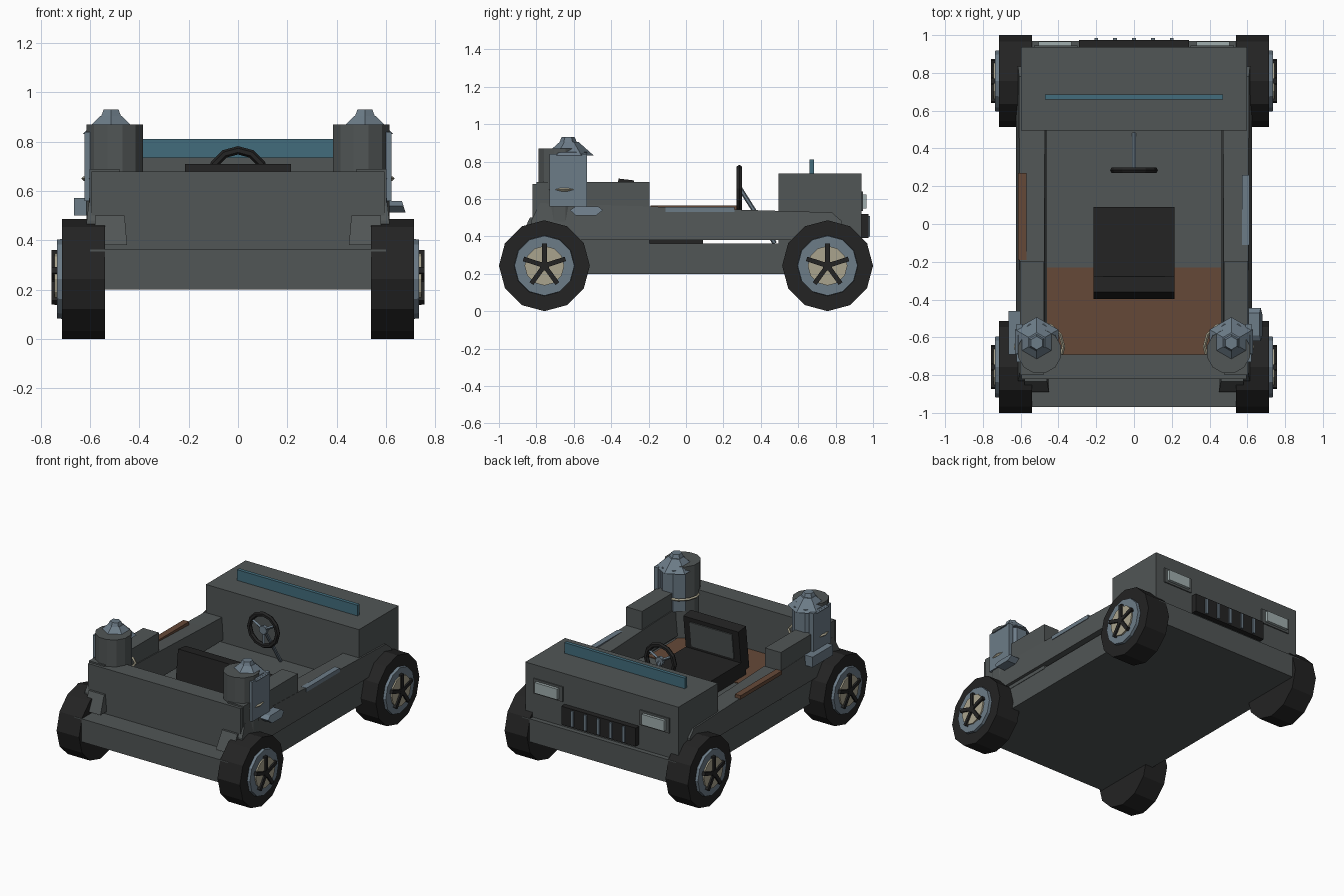
import bpy, bmesh, math
from mathutils import Matrix, Vector

if "Cube" in bpy.data.objects:
    bpy.data.objects.remove(bpy.data.objects["Cube"])

def mat(name, r, g, b):
    m = bpy.data.materials.new(name)
    m.diffuse_color = (r, g, b, 1)
    m.use_nodes = True
    m.node_tree.nodes["Principled BSDF"].inputs["Base Color"].default_value = m.diffuse_color
    return m

BODY = mat("dark grey", .082, .092, .092)
BLACK = mat("black", .017, .017, .017)
STEEL = mat("blue grey", .15, .2, .245)
TEAL = mat("teal glass", .055, .15, .2)
RUST = mat("rust brown", .13, .066, .039)
CREAM = mat("cream", .4, .37, .27)
LAMP = mat("pale lamp", .35, .42, .42)

def finish(name, bm, m):
    bmesh.ops.recalc_face_normals(bm, faces=bm.faces)
    me = bpy.data.meshes.new(name)
    bm.to_mesh(me)
    bm.free()
    me.materials.append(m)
    o = bpy.data.objects.new(name, me)
    bpy.context.collection.objects.link(o)
    return o

def box(name, m, x, y, z, rot=None):
    bm = bmesh.new()
    bmesh.ops.create_cube(bm, size=1)
    s = Matrix.Diagonal((x[1]-x[0], y[1]-y[0], z[1]-z[0], 1))
    t = Matrix.Translation(((x[0]+x[1])/2, (y[0]+y[1])/2, (z[0]+z[1])/2))
    bmesh.ops.transform(bm, matrix=t @ (rot or Matrix()) @ s, verts=bm.verts)
    return finish(name, bm, m)

def cone(name, m, a, b, r1, r2, n, spin=0):
    """Cylinder or cone from point a to point b."""
    a, b = Vector(a), Vector(b)
    bm = bmesh.new()
    bmesh.ops.create_cone(bm, cap_ends=True, segments=n, radius1=r1, radius2=r2, depth=(b-a).length)
    q = (b-a).to_track_quat('Z', 'Y').to_matrix().to_4x4()
    bmesh.ops.transform(bm, matrix=Matrix.Translation((a+b)/2) @ q @ Matrix.Rotation(spin, 4, 'Z'), verts=bm.verts)
    return finish(name, bm, m)

def ring(name, m, c, R, r, n, k, axis='Z'):
    """Low-poly torus."""
    bm = bmesh.new()
    rows = []
    for i in range(n):
        a = 2*math.pi*i/n
        rows.append([bm.verts.new(((R+r*math.cos(t))*math.cos(a), (R+r*math.cos(t))*math.sin(a), r*math.sin(t)))
                     for t in (2*math.pi*j/k for j in range(k))])
    for i in range(n):
        for j in range(k):
            p, q = rows[i], rows[(i+1) % n]
            bm.faces.new((p[j], q[j], q[(j+1) % k], p[(j+1) % k]))
    rot = Matrix.Rotation(math.pi/2, 4, 'X') if axis == 'Y' else Matrix()
    bmesh.ops.transform(bm, matrix=Matrix.Translation(c) @ rot, verts=bm.verts)
    return finish(name, bm, m)

def side_profile(name, m, pts, x_top, x_bot):
    """Extrude a y-z outline across x; outer face leans from x_bot (low) to x_top (high)."""
    bm = bmesh.new()
    zs = [p[1] for p in pts]
    lo, hi = min(zs), max(zs)
    f = lambda z, k: x_bot[k] + (x_top[k]-x_bot[k])*(z-lo)/(hi-lo)
    a = [bm.verts.new((f(z, 0), y, z)) for y, z in pts]
    b = [bm.verts.new((f(z, 1), y, z)) for y, z in pts]
    bm.faces.new(a)
    bm.faces.new(b)
    for i in range(len(pts)):
        j = (i+1) % len(pts)
        bm.faces.new((a[i], a[j], b[j], b[i]))
    return finish(name, bm, m)

# main body blocks
box("chassis_slab", BODY, (-.6, .6), (-.97, .97), (.2, .362))
box("hood", BODY, (-.597, .597), (.495, .937), (.355, .735))
box("rear_wall", BODY, (-.595, .595), (-.82, -.69), (.355, .68))
box("rust_floor", RUST, (-.46, .46), (-.7, -.23), (.36, .368))
box("windshield_strip", TEAL, (-.47, .47), (.66, .685), (.73, .81))

# grille and lamps
box("grille", BLACK, (-.29, .29), (.93, .975), (.39, .52))
for i in range(5):
    box("grille_bar", STEEL, (-.21+i*.1, -.19+i*.1), (.97, .985), (.4, .51))

# seat with forward-leaning back
box("seat_cushion", BLACK, (-.215, .215), (-.36, .09), (.36, .47))
lean = Matrix.Rotation(math.radians(-7), 4, 'X')
box("seat_back", BLACK, (-.215, .215), (-.38, -.295), (.4, .705), lean)
box("seat_back_panel", BODY, (-.165, .165), (-.3, -.285), (.49, .67), lean)

# steering wheel and column
ring("steering_wheel", BLACK, (0, .285, .655), .11, .017, 12, 6, 'Y')
for a in (90, 210, 330):
    t = math.radians(a)
    cone("steering_spoke", STEEL, (0, .285, .655), (.11*math.cos(t), .285, .655+.11*math.sin(t)*-1), .01, .01, 4)
cone("steering_hub", STEEL, (0, .275, .655), (0, .3, .655), .03, .03, 8)
cone("steering_column", STEEL, (0, .29, .655), (0, .475, .362), .012, .012, 6)

for s in (-1, 1):
    X = lambda a, b: (min(s*a, s*b), max(s*a, s*b))
    box("headlight", LAMP, X(.33, .505), (.93, .965), (.55, .625))
    box("headlight_frame", BODY, X(.3, .53), (.93, .945), (.535, .64))
    # side panel and rear side box
    side_profile("side_panel", BODY,
                 [(-.83, .48), (-.78, .578), (-.2, .56), (.3, .542), (.78, .528), (.835, .48), (.835, .38), (-.83, .38)],
                 (s*.475, s*.603), (s*.462, s*.625))
    box("armrest", BODY, X(.48, .603), (-.8, -.195), (.355, .69))
    side_profile("rear_corner", BODY, [(-.8, .5), (-.835, .5), (-.89, .38), (-.8, .38)],
                 (s*.46, s*.58), (s*.45, s*.58))
    # tank with roofed steel casing
    cx = s*.5
    cone("tank", BODY, (cx, -.675, .36), (cx, -.675, .87), .118, .118, 12, math.pi/12)
    hx = s*.515
    cone("tank_casing", STEEL, (hx, -.63, .56), (hx, -.63, .85), .108, .108, 8, math.pi/8)
    cone("casing_roof", STEEL, (hx, -.625, .832), (hx, -.625, .905), .132, .05, 6)
    cone("roof_cap", STEEL, (hx, -.63, .895), (hx, -.63, .93), .05, .035, 6)
    box("casing_side_plate", STEEL, X(.59, .622), (-.73, -.53), (.56, .84))
    ring("tank_band", CREAM, (cx, -.65, .65), .127, .009, 12, 4)

    # wheels
    for y in (-.757, .757):
        up = 0
        cone("tyre", BLACK, (s*.54, y, .243), (s*.715, y, .243), .243, .243, 12, up)
        cone("rim", STEEL, (s*.7, y, .243), (s*.735, y, .243), .163, .16, 12, up)
        cone("hub_disc", CREAM, (s*.72, y, .243), (s*.745, y, .243), .106, .106, 12, up)
        for k in range(5):
            t = math.radians(90 + 72*k)
            rot = Matrix.Rotation(t, 4, 'X')
            c = Vector((0, math.cos(t), math.sin(t)))*.058
            box("wheel_spoke", BLACK, X(.725, .756), (y+c.y-.06, y+c.y+.06), (.243+c.z-.0125, .243+c.z+.0125), rot)
        cone("wheel_nut", BLACK, (s*.72, y, .243), (s*.757, y, .243), .027, .027, 8)

# trim that differs left to right
box("left_rust_plate", RUST, (-.615, -.57), (-.19, .27), (.54, .566))
box("right_steel_plate", STEEL, (.572, .612), (-.11, .26), (.53, .558))
box("left_side_pod", STEEL, (-.665, -.59), (-.69, -.46), (.5, .572))
side_profile("right_side_pod", STEEL, [(-.62, .54), (-.59, .56), (-.47, .56), (-.445, .54), (-.48, .512), (-.59, .512)],
             (.59, .665), (.59, .68))
